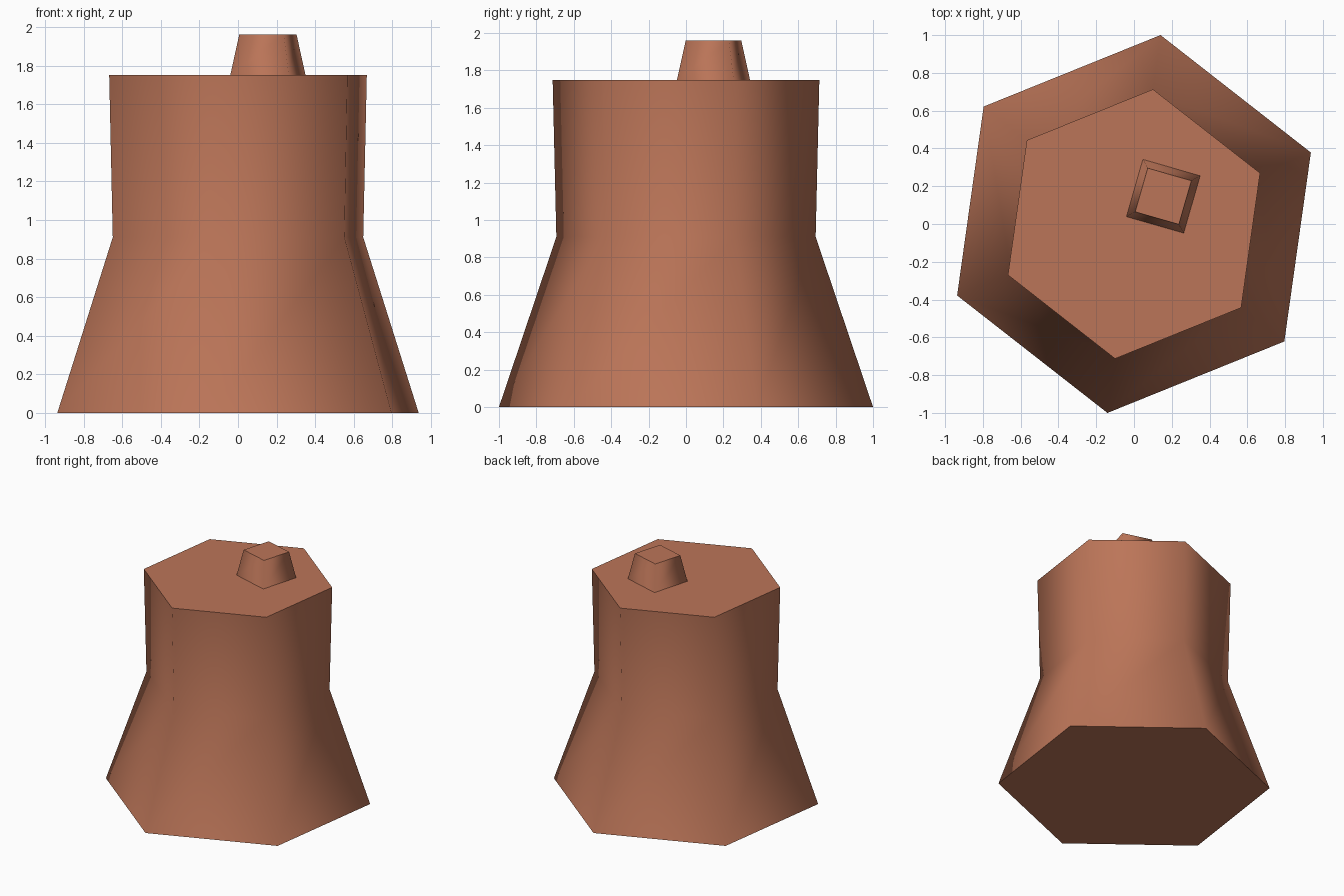
import bpy, bmesh, math

if "Cube" in bpy.data.objects:
    bpy.data.objects.remove(bpy.data.objects["Cube"])

clay = bpy.data.materials.new("clay")
clay.diffuse_color = (0.50, 0.178, 0.098, 1.0)
clay.use_nodes = True
clay.node_tree.nodes["Principled BSDF"].inputs["Base Color"].default_value = clay.diffuse_color


def stacked_prism(name, sides, turn, centre, rings):
    """Loft polygon rings given as (radius, z): smooth sides, flat caps."""
    bm = bmesh.new()
    loops = []
    for radius, z in rings:
        loop = []
        for i in range(sides):
            a = math.radians(turn) + math.tau * i / sides
            loop.append(bm.verts.new((centre[0] + radius * math.cos(a),
                                      centre[1] + radius * math.sin(a), z)))
        loops.append(loop)
    for low, high in zip(loops, loops[1:]):
        for i in range(sides):
            j = (i + 1) % sides
            bm.faces.new((low[i], low[j], high[j], high[i])).smooth = True
    bm.faces.new(loops[0][::-1])
    bm.faces.new(loops[-1])
    # keep the cap rims crisp
    for e in bm.edges:
        e.smooth = all(f.smooth for f in e.link_faces)
    mesh = bpy.data.meshes.new(name)
    bm.to_mesh(mesh)
    bm.free()
    mesh.materials.append(clay)
    obj = bpy.data.objects.new(name, mesh)
    bpy.context.collection.objects.link(obj)
    return obj


# Six-sided body: flared foot, narrow waist, slightly wider top
stacked_prism("body", 6, 22, (0, 0), [(1.01, 0), (0.70, 0.91), (0.72, 1.75)])

# Small tapered square peg, off centre on the top
stacked_prism("peg", 4, 29, (0.155, 0.147), [(0.223, 1.75), (0.17, 1.96)])
